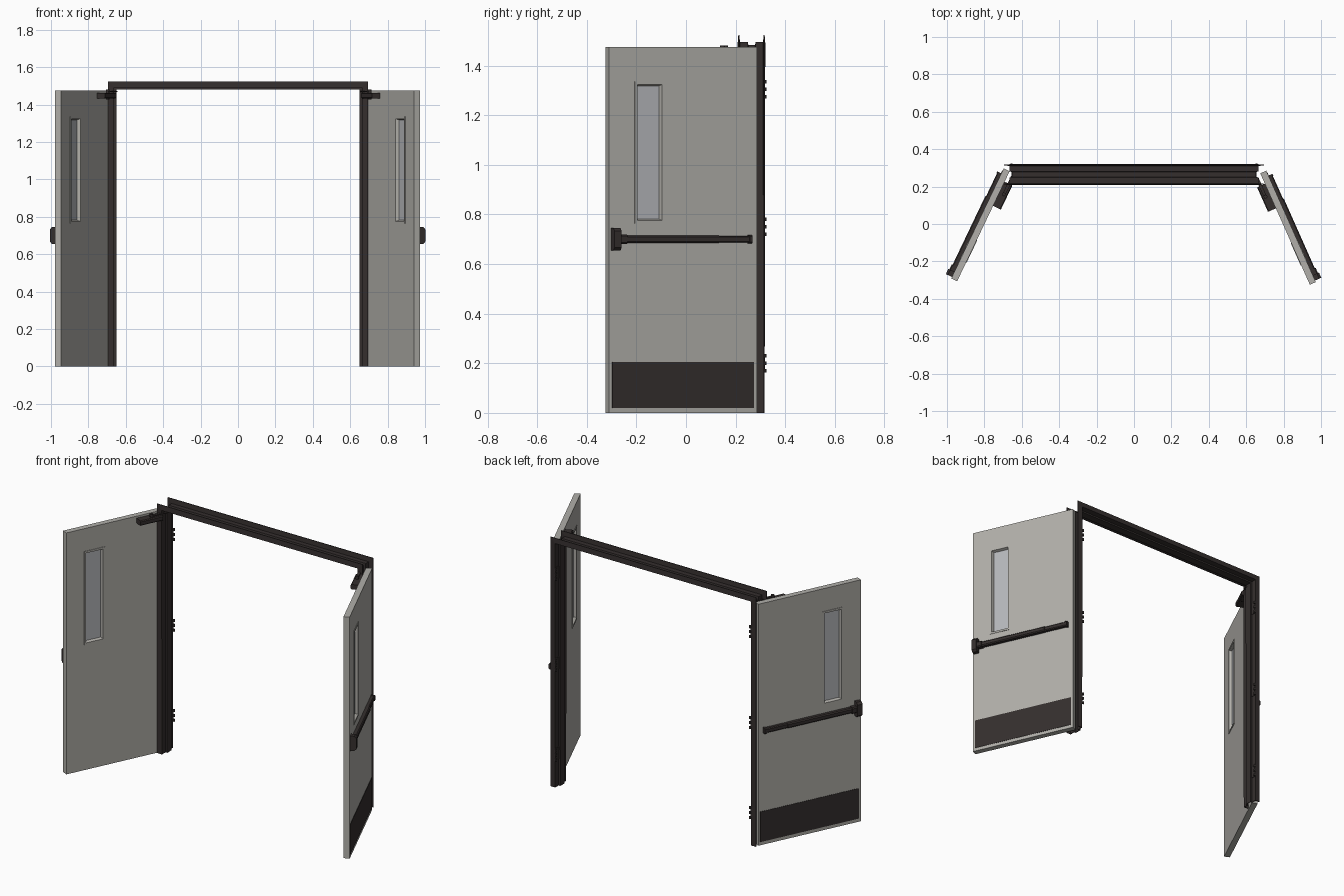
import bpy, bmesh, math
from mathutils import Vector

if "Cube" in bpy.data.objects:
    bpy.data.objects.remove(bpy.data.objects["Cube"])

def material(name, rgb):
    m = bpy.data.materials.new(name)
    m.diffuse_color = (*rgb, 1)
    m.use_nodes = True
    m.node_tree.nodes["Principled BSDF"].inputs["Base Color"].default_value = m.diffuse_color
    return m

DARK = material("dark_bronze", (0.035, 0.028, 0.027))
PAINT = material("grey_paint", (0.44, 0.43, 0.40))
GLASS = material("pale_glass", (0.47, 0.48, 0.50))
T, W, H = 0.035, 0.652, 1.475      # leaf thickness, width, height

def make(name, verts, faces, mat, place=None, fix=True):
    bm = bmesh.new()
    vs = [bm.verts.new(place(*v) if place else v) for v in verts]
    for f in faces:
        bm.faces.new([vs[i] for i in f])
    if fix:
        bmesh.ops.recalc_face_normals(bm, faces=bm.faces)
    me = bpy.data.meshes.new(name)
    bm.to_mesh(me)
    bm.free()
    me.materials.append(mat)
    ob = bpy.data.objects.new(name, me)
    bpy.context.collection.objects.link(ob)
    return ob

def prism(name, section, u0, u1, mat, place=None):
    """Extrude a (v, z) section along u."""
    n = len(section)
    verts = [(u, v, z) for u in (u0, u1) for v, z in section]
    faces = [(i, (i + 1) % n, n + (i + 1) % n, n + i) for i in range(n)]
    faces += [tuple(range(n)), tuple(range(n, 2 * n))]
    return make(name, verts, faces, mat, place)

def box(name, u, v, z, mat, place=None):
    return prism(name, [(v[0], z[0]), (v[1], z[0]), (v[1], z[1]), (v[0], z[1])], *u, mat, place)

def chamfered(name, u, v, z, c, mat, place):
    """Box whose long edges on the far v side are chamfered."""
    s = [(v[0], z[0]), (v[1] - c if v[1] > v[0] else v[1] + c, z[0]), (v[1], z[0] + c),
         (v[1], z[1] - c), (v[1] - c if v[1] > v[0] else v[1] + c, z[1]), (v[0], z[1])]
    return prism(name, s, *u, mat, place)

def ring(name, outer, inner, inner_back, v0, v1, mat, place):
    """Rectangular plate with a rectangular opening; rects are u0, u1, z0, z1."""
    def loop(r, v):
        return [(r[0], v, r[2]), (r[1], v, r[2]), (r[1], v, r[3]), (r[0], v, r[3])]
    verts = loop(outer, v0) + loop(inner_back, v0) + loop(inner, v1) + loop(outer, v1)
    faces = []
    for a, b in ((0, 4), (4, 8), (8, 12), (12, 0)):
        faces += [(a + i, a + (i + 1) % 4, b + (i + 1) % 4, b + i) for i in range(4)]
    return make(name, verts, faces, mat, place)

def cylinder(name, c, r, h, mat, place=None, n=16):
    verts = [(c[0] + r * math.cos(2 * math.pi * i / n), c[1] + r * math.sin(2 * math.pi * i / n), c[2] + k * h)
             for k in (0, 1) for i in range(n)]
    faces = [(i, (i + 1) % n, n + (i + 1) % n, n + i) for i in range(n)]
    faces += [tuple(range(n)), tuple(range(n, 2 * n))]
    ob = make(name, verts, faces, mat, place)
    for p in ob.data.polygons:
        p.use_smooth = len(p.vertices) == 4
    return ob

# Pressed steel frame: open-backed section swept with mitred corners
section = [(0.0, 0.213), (0.030, 0.213), (0.030, 0.247), (0.042, 0.247),
           (0.042, 0.283), (0.030, 0.283), (0.030, 0.315), (0.0, 0.315)]
X, Z, n = 0.694, 1.523, len(section)
verts = []
for station in range(4):
    for d, y in section:
        x = (d - X) if station < 2 else (X - d)
        verts.append((x, y, Z - d if station in (1, 2) else 0))
faces = [(s * n + i, s * n + i + 1, (s + 1) * n + i + 1, (s + 1) * n + i)
         for s in range(3) for i in range(n - 1)]
frame = make("door_frame", verts, faces, DARK)
sol = frame.modifiers.new("sheet_thickness", 'SOLIDIFY')
sol.thickness, sol.offset, sol.use_even_offset = 0.004, 0, True

def build_leaf(side, s, corner, degrees):
    a = math.radians(degrees)
    d = Vector((s * math.sin(a), -math.cos(a), 0))    # hinge to free edge
    nrm = Vector((s * math.cos(a), math.sin(a), 0))   # push side
    origin = Vector((*corner, 0))

    def P(u, v, z):
        return origin + d * u + nrm * v + Vector((0, 0, z))

    # Leaf with vision panel
    hole = (0.412, 0.535, 0.768, 1.332)
    def grow(g):
        return (hole[0] - g, hole[1] + g, hole[2] - g, hole[3] + g)
    ring(side + "_door_leaf", (0, W, 0, H), hole, hole, 0, T, PAINT, P)
    ring(side + "_outer_glazing_trim", grow(0.004), grow(-0.008), grow(-0.014), T * 0.6, T + 0.003, PAINT, P)
    ring(side + "_inner_glazing_trim", grow(0.004), grow(-0.008), grow(-0.014), T * 0.4, -0.003, PAINT, P)
    box(side + "_glass", hole[:2], (T * 0.42, T * 0.58), hole[2:], GLASS, P)

    # Kick plate
    box(side + "_kick_plate", (0.012, 0.638), (T - 0.001, T + 0.002), (0.02, 0.205), DARK, P)

    # Exit bar: rail, touch pad, end cap and latch head
    chamfered(side + "_bar_rail", (0.035, 0.175), (T, T + 0.021), (0.686, 0.714), 0.005, DARK, P)
    chamfered(side + "_bar_push_pad", (0.175, 0.585), (T, T + 0.025), (0.685, 0.715), 0.006, DARK, P)
    chamfered(side + "_bar_end_cap", (0.029, 0.041), (T, T + 0.024), (0.683, 0.717), 0.005, DARK, P)
    chamfered(side + "_latch_neck", (0.583, 0.618), (T, T + 0.030), (0.681, 0.719), 0.006, DARK, P)
    chamfered(side + "_latch_head", (0.612, 0.643), (T, T + 0.036), (0.655, 0.745), 0.012, DARK, P)

    # Closer on the inner face: body, end caps, spindle and arm
    chamfered(side + "_closer_body", (0.062, 0.205), (0, -0.046), (1.433, 1.463), 0.005, DARK, P)
    cylinder(side + "_closer_spindle", (0.125, -0.025, 1.428), 0.010, 0.053, DARK, P)
    box(side + "_closer_arm", (0.02, 0.135), (-0.034, -0.018), (1.466, 1.472), DARK, P)

build_leaf("right", 1, (0.675, 0.271), 24)
build_leaf("left", -1, (-0.665, 0.282), 25.5)

# Hinges: leaf plates and knuckles on both jambs
for side, s in (("right", 1), ("left", -1)):
    for k, z in enumerate((0.20, 0.75, 1.305)):
        x = s * 0.655
        box(f"{side}_hinge_plate_{k}", (x + s * 0.004, x + s * 0.008), (0.286, 0.318), (z - 0.038, z + 0.038), DARK)
        for dz in (-0.03, 0, 0.03):
            cylinder(f"{side}_hinge_knuckle_{k}", (x, 0.318, z + dz - 0.007), 0.006, 0.014, DARK, n=12)
